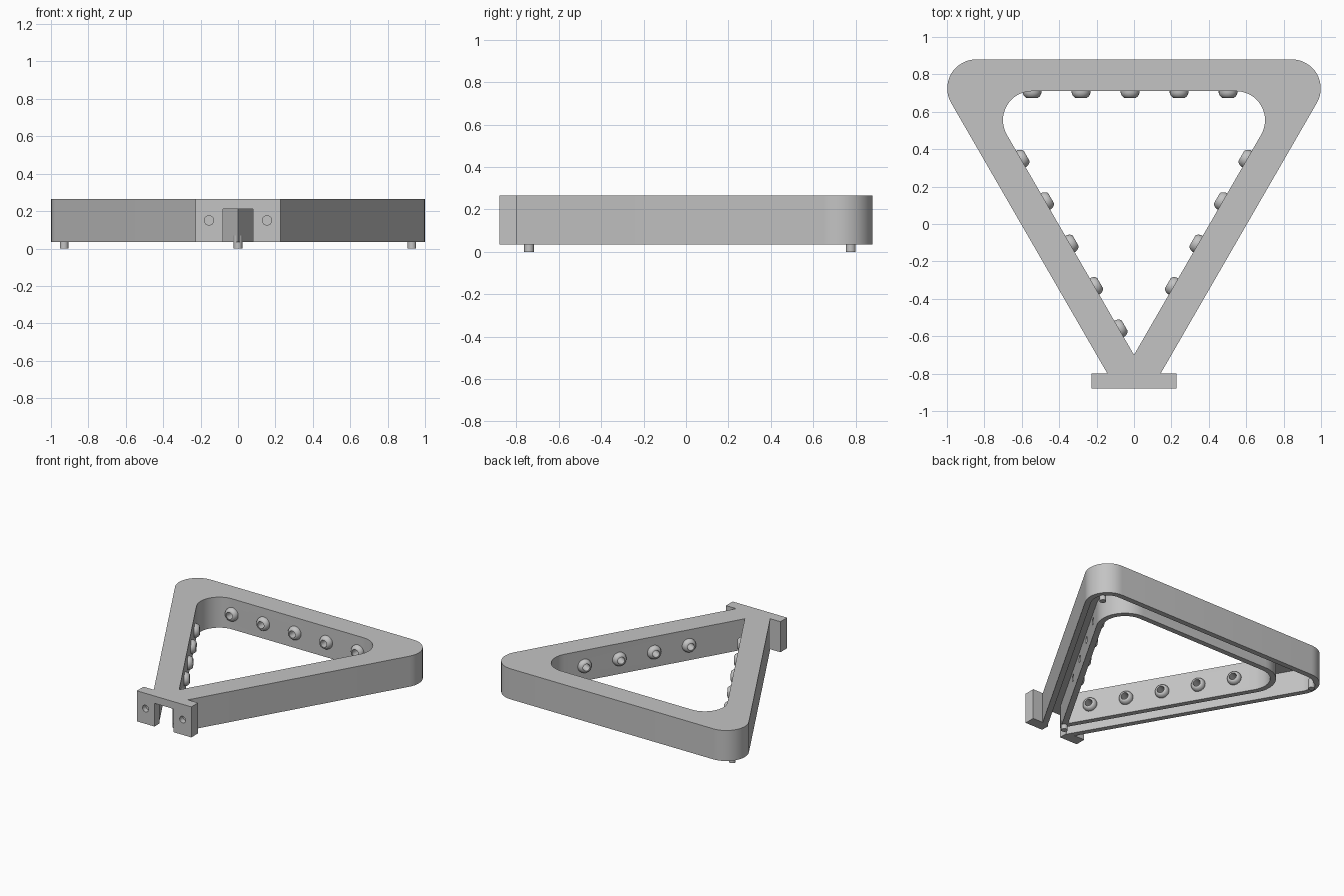
import bpy, bmesh, math
from mathutils import Vector, Matrix

if "Cube" in bpy.data.objects:
    bpy.data.objects.remove(bpy.data.objects["Cube"])

grey = bpy.data.materials.new("light grey")
grey.diffuse_color = (0.55, 0.55, 0.55, 1)
grey.use_nodes = True
grey.node_tree.nodes["Principled BSDF"].inputs["Base Color"].default_value = grey.diffuse_color

BOTTOM, TOP, CEILING = 0.035, 0.265, 0.21
COS30 = math.cos(math.radians(30))


def finish(name, bm):
    bmesh.ops.recalc_face_normals(bm, faces=bm.faces)
    mesh = bpy.data.meshes.new(name)
    bm.to_mesh(mesh)
    bm.free()
    mesh.materials.append(grey)
    obj = bpy.data.objects.new(name, mesh)
    bpy.context.collection.objects.link(obj)
    return obj


def triangle(back, side, r, front=None, steps=16):
    """Triangle pointing to -y, rounded at both back corners, optionally cut flat in front."""
    cy = back - r
    cx = (side - r + 0.5 * cy) / COS30
    arc = []
    for i in range(steps + 1):
        a = math.radians(-30 + 120 * i / steps)
        arc.append((cx + r * math.cos(a), cy + r * math.sin(a)))
    pts = arc + [(-x, y) for x, y in reversed(arc)]
    if front is None:
        return pts + [(0, -2 * side)]
    half = (side + 0.5 * front) / COS30
    return pts + [(-half, front), (half, front)]


def prism(name, pts, z0, z1):
    bm = bmesh.new()
    face = bm.faces.new([bm.verts.new((x, y, z0)) for x, y in pts])
    top = bmesh.ops.extrude_face_region(bm, geom=[face])["geom"]
    bmesh.ops.translate(bm, vec=(0, 0, z1 - z0),
                        verts=[v for v in top if isinstance(v, bmesh.types.BMVert)])
    return finish(name, bm)


def box(name, x, y0, y1, z0, z1):
    return prism(name, [(-x, y0), (x, y0), (x, y1), (-x, y1)], z0, z1)


def rod(name, centre, axis, radius, length, sides=24):
    bm = bmesh.new()
    rot = Vector((0, 0, 1)).rotation_difference(Vector(axis)).to_matrix().to_4x4()
    bmesh.ops.create_cone(bm, cap_ends=True, segments=sides, radius1=radius, radius2=radius,
                          depth=length, matrix=Matrix.Translation(centre) @ rot)
    return finish(name, bm)


def combine(target, tool, operation):
    mod = target.modifiers.new("join", 'BOOLEAN')
    mod.object, mod.operation, mod.solver = tool, operation, 'EXACT'
    bpy.context.view_layer.objects.active = target
    bpy.ops.object.modifier_apply(modifier=mod.name)
    bpy.data.objects.remove(tool)


def smooth(obj, degrees=30):
    bpy.ops.object.select_all(action='DESELECT')
    obj.select_set(True)
    bpy.context.view_layer.objects.active = obj
    bpy.ops.object.shade_smooth_by_angle(angle=math.radians(degrees))


# Frame with mounting plate, hollow underneath, with an inner wall round the opening
frame = prism("frame", triangle(0.88, 0.523, 0.155, -0.83), BOTTOM, TOP)
combine(frame, box("plate", 0.227, -0.88, -0.80, BOTTOM, TOP), 'UNION')
combine(frame, prism("channel", triangle(0.84, 0.483, 0.115, -0.82), -0.1, CEILING), 'DIFFERENCE')
combine(frame, box("notch", 0.08, -0.95, -0.80, -0.1, CEILING), 'DIFFERENCE')
combine(frame, prism("inner_wall", triangle(0.75, 0.39, 0.195), BOTTOM, 0.24), 'UNION')
combine(frame, prism("opening", triangle(0.71, 0.35, 0.155), -0.2, 0.5), 'DIFFERENCE')

# Blind screw holes in the plate
for x in (-0.155, 0.155):
    combine(frame, rod("screw_hole", (x, -0.88, 0.15), (0, 1, 0), 0.025, 0.08), 'DIFFERENCE')

# Bushing places: (position on wall, direction into the opening)
places = [((-0.545 + 0.262 * i, 0.71), (0, -1)) for i in range(5)]
for sign, count in ((-1, 5), (1, 4)):
    for i in range(count):
        y = 0.347 - 0.227 * i
        places.append(((sign * (0.35 + 0.5 * y) / COS30, y), (-sign * COS30, 0.5)))

# Domed bushings with a bore that continues through the inner wall
PROFILE = [(0.026, -0.005), (0.05, -0.005), (0.05, 0.008), (0.047, 0.018),
           (0.041, 0.028), (0.032, 0.035), (0.026, 0.035)]
SIDES = 24
for (x, y), (nx, ny) in places:
    centre, axis = Vector((x, y, 0.15)), Vector((nx, ny, 0))
    combine(frame, rod("bore", centre, axis, 0.026, 0.11), 'DIFFERENCE')
    bm = bmesh.new()
    rings = []
    for r, h in PROFILE:
        rings.append([bm.verts.new((r * math.cos(2 * math.pi * k / SIDES),
                                    r * math.sin(2 * math.pi * k / SIDES), h))
                      for k in range(SIDES)])
    for j in range(len(rings)):
        a, b = rings[j], rings[(j + 1) % len(rings)]
        for k in range(SIDES):
            m = (k + 1) % SIDES
            bm.faces.new((a[k], a[m], b[m], b[k]))
    rot = Vector((0, 0, 1)).rotation_difference(axis).to_matrix().to_4x4()
    bm.transform(Matrix.Translation(centre) @ rot)
    smooth(finish("bushing", bm), 40)

smooth(frame)

# Three small feet
for x, y in ((-0.93, 0.777), (0.93, 0.777), (0, -0.74)):
    smooth(rod("foot", (x, y, 0.035), (0, 0, 1), 0.023, 0.07))
